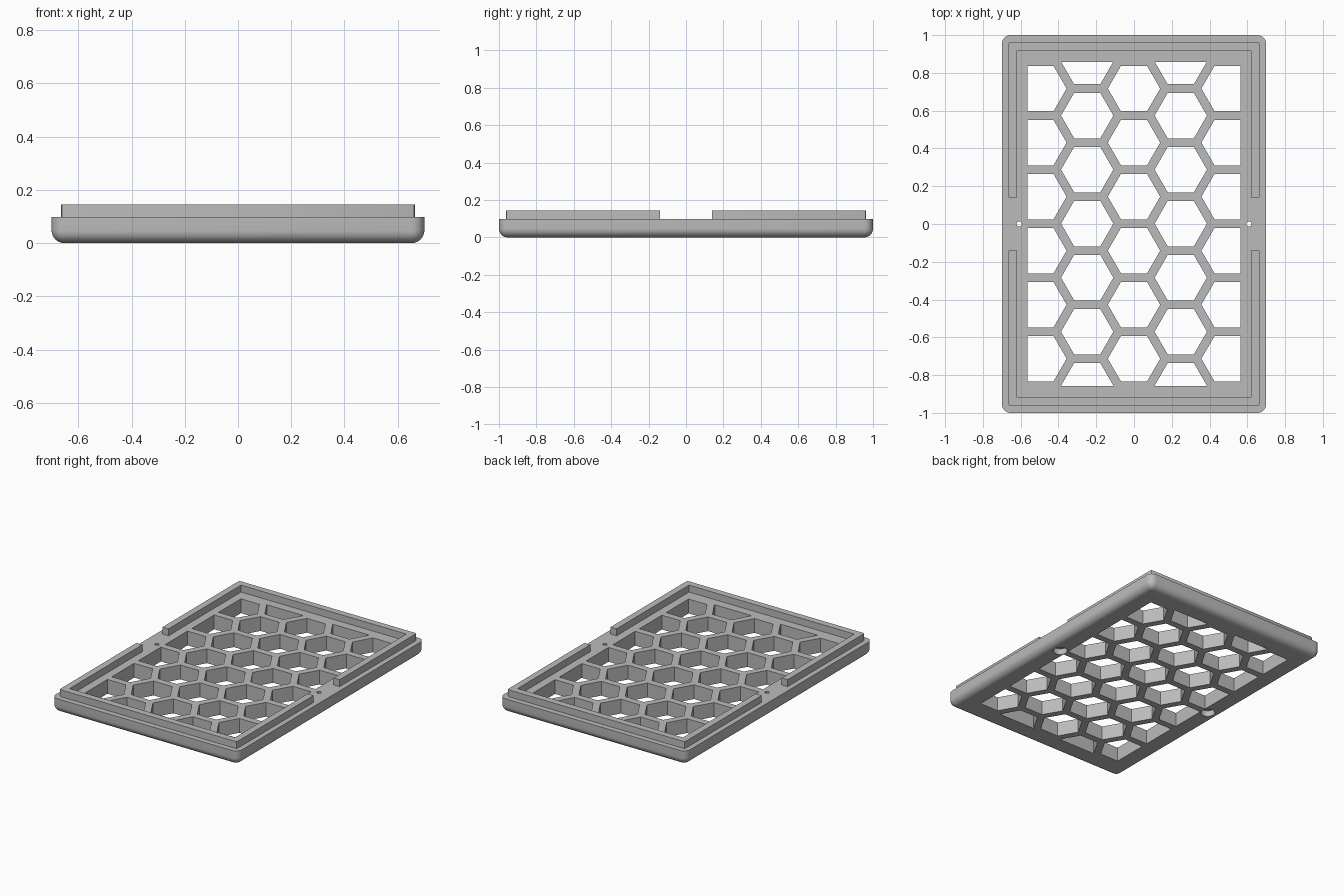
import bpy, bmesh, math

if "Cube" in bpy.data.objects:
    bpy.data.objects.remove(bpy.data.objects["Cube"])

TOP, RIM_TOP = 0.097, 0.144       # plate and rim heights
HX, HY, R = 0.70, 1.0, 0.047      # plate half sizes, edge radius

grey = bpy.data.materials.new("grey plastic")
grey.diffuse_color = (0.5, 0.5, 0.5, 1)
grey.use_nodes = True
grey.node_tree.nodes["Principled BSDF"].inputs["Base Color"].default_value = grey.diffuse_color


def make_object(name, bm):
    bmesh.ops.recalc_face_normals(bm, faces=bm.faces)
    me = bpy.data.meshes.new(name)
    bm.to_mesh(me)
    bm.free()
    ob = bpy.data.objects.new(name, me)
    bpy.context.collection.objects.link(ob)
    me.materials.append(grey)
    return ob


def rounded_rect(hx, hy, r, n=8):
    pts = []
    for q, (sx, sy) in enumerate([(1, 1), (-1, 1), (-1, -1), (1, -1)]):
        for i in range(n + 1):
            a = math.pi / 2 * (q + i / n)
            pts.append((sx * (hx - r) + r * math.cos(a), sy * (hy - r) + r * math.sin(a)))
    return pts


def loft(bm, layers):
    """Stack equal-length outlines (points, z) into a closed solid."""
    rings = [[bm.verts.new((x, y, z)) for x, y in pts] for pts, z in layers]
    n = len(rings[0])
    for a, b in zip(rings, rings[1:]):
        for i in range(n):
            j = (i + 1) % n
            bm.faces.new((a[i], a[j], b[j], b[i]))
    bm.faces.new(rings[0][::-1])
    bm.faces.new(rings[-1])


def prism(bm, pts, z0, z1):
    loft(bm, [(pts, z0), (pts, z1)])


def circle(cx, cy, r, n):
    return [(cx + r * math.cos(2 * math.pi * i / n), cy + r * math.sin(2 * math.pi * i / n))
            for i in range(n)]


def boolean(ob, other, op):
    mod = ob.modifiers.new(op, 'BOOLEAN')
    mod.operation, mod.solver, mod.object = op, 'EXACT', other
    bpy.context.view_layer.objects.active = ob
    bpy.ops.object.modifier_apply(modifier=mod.name)
    bpy.data.objects.remove(other)


# Plate with rounded corners and a rounded lower edge
bm = bmesh.new()
layers = []
for i in range(9):
    a = math.pi / 2 * i / 8
    d = R * (1 - math.sin(a))
    layers.append((rounded_rect(HX - d, HY - d, max(R - d, 0.001)), R * (1 - math.cos(a))))
layers.append((rounded_rect(HX, HY, R), TOP))
loft(bm, layers)
plate = make_object("grille_plate", bm)

# Raised rim: two U-shaped halves with a gap at each side
for s in (1, -1):
    bm = bmesh.new()
    ox, oy, ix, iy, g, c = 0.665, 0.963, 0.62, 0.918, 0.14, 0.012
    outer = [(ox, g), (ox, oy - c), (ox - c * 0.3, oy - c * 0.3), (ox - c, oy)]
    outer += [(-x, y) for x, y in outer[::-1]]
    pts = outer + [(-ix, g), (-ix, iy), (ix, iy), (ix, g)]
    prism(bm, [(x, s * y) for x, y in pts], TOP - 0.02, RIM_TOP)
    boolean(plate, make_object("rim_half", bm), 'UNION')

# Honeycomb openings, trimmed to a rectangle
pitch = 0.286
bm = bmesh.new()
for col in range(-2, 3):
    shift = 0 if col % 2 else pitch / 2
    for row in range(-3, 4):
        cy = row * pitch + shift
        if cy < 0.9:
            prism(bm, circle(col * pitch * math.sqrt(3) / 2, cy + 0.002, 0.1386, 6), -0.1, 0.3)
holes = make_object("honeycomb_cutter", bm)
bm = bmesh.new()
x, y = 0.564, 0.858
prism(bm, [(-x, -y), (x, -y), (x, y), (-x, y)], -0.05, 0.25)
boolean(holes, make_object("trim_box", bm), 'INTERSECT')
boolean(plate, holes, 'DIFFERENCE')

# Screw holes with a wider recess underneath
for s in (1, -1):
    for r, z1 in ((0.045, 0.04), (0.014, 0.2)):
        bm = bmesh.new()
        prism(bm, circle(s * 0.608, 0, r, 24), -0.1, z1)
        boolean(plate, make_object("screw_cutter", bm), 'DIFFERENCE')

bpy.ops.object.select_all(action='DESELECT')
plate.select_set(True)
bpy.context.view_layer.objects.active = plate
bpy.ops.object.shade_smooth_by_angle(angle=math.radians(30))
